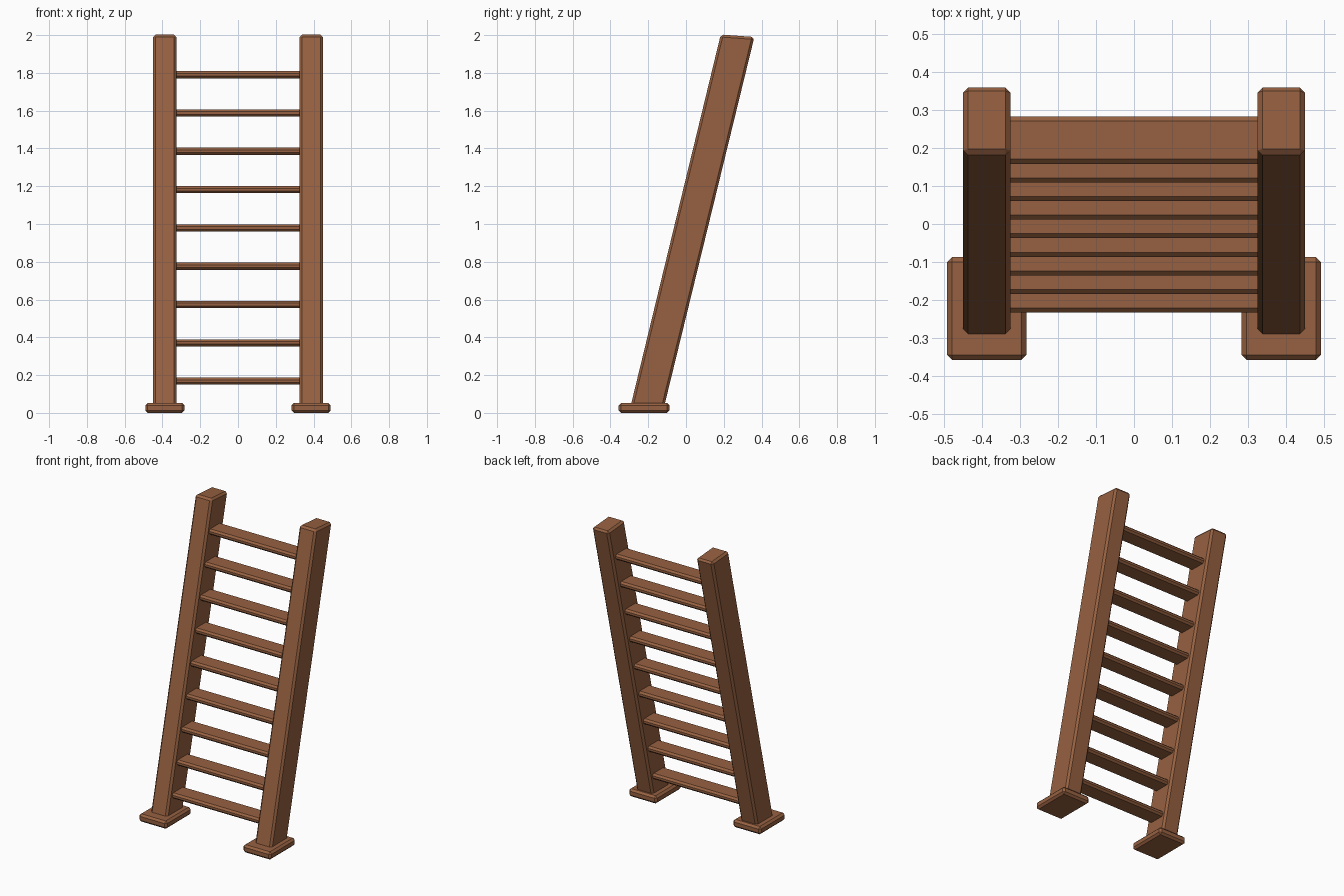
import bpy
import bmesh

cube = bpy.data.objects.get("Cube")
if cube:
    bpy.data.objects.remove(cube, do_unlink=True)

wood = bpy.data.materials.new("brown wood")
wood.use_nodes = True
COLOUR = (0.31, 0.12, 0.053, 1)
wood.diffuse_color = COLOUR
wood.node_tree.nodes["Principled BSDF"].inputs["Base Color"].default_value = COLOUR


def beam(name, x0, x1, profile, bevel):
    """Extrude a (y, z) outline along x and chamfer every edge."""
    bm = bmesh.new()
    left, right = ([bm.verts.new((x, y, z)) for y, z in profile] for x in (x0, x1))
    bm.faces.new(left)
    bm.faces.new(right[::-1])
    n = len(profile)
    for i in range(n):
        j = (i + 1) % n
        bm.faces.new((left[j], left[i], right[i], right[j]))
    bmesh.ops.recalc_face_normals(bm, faces=bm.faces)
    bmesh.ops.bevel(bm, geom=bm.edges[:], offset=bevel, segments=1,
                    affect='EDGES', profile=0.5)
    mesh = bpy.data.meshes.new(name)
    bm.to_mesh(mesh)
    bm.free()
    mesh.materials.append(wood)
    obj = bpy.data.objects.new(name, mesh)
    bpy.context.collection.objects.link(obj)
    return obj


def box_profile(y0, y1, z0, z1):
    return [(y0, z0), (y1, z0), (y1, z1), (y0, z1)]


# Leaning side rails and their foot plates
rail_profile = [(-0.297, 0.02), (-0.119, 0.02), (0.362, 1.99), (0.184, 2.003)]
for side, s in (("left", 1), ("right", -1)):
    beam(side + "_rail", s * 0.325, s * 0.449, rail_profile, 0.013)
    beam(side + "_foot", s * 0.283, s * 0.491, box_profile(-0.357, -0.087, 0, 0.052), 0.013)

# Flat rungs, stepping back with the lean of the rails
for i in range(9):
    y = -0.233 + i * 0.0489
    z = 0.168 + i * 0.2028
    beam(f"rung_{i + 1}", -0.34, 0.34, box_profile(y, y + 0.124, z - 0.019, z + 0.019), 0.012)
